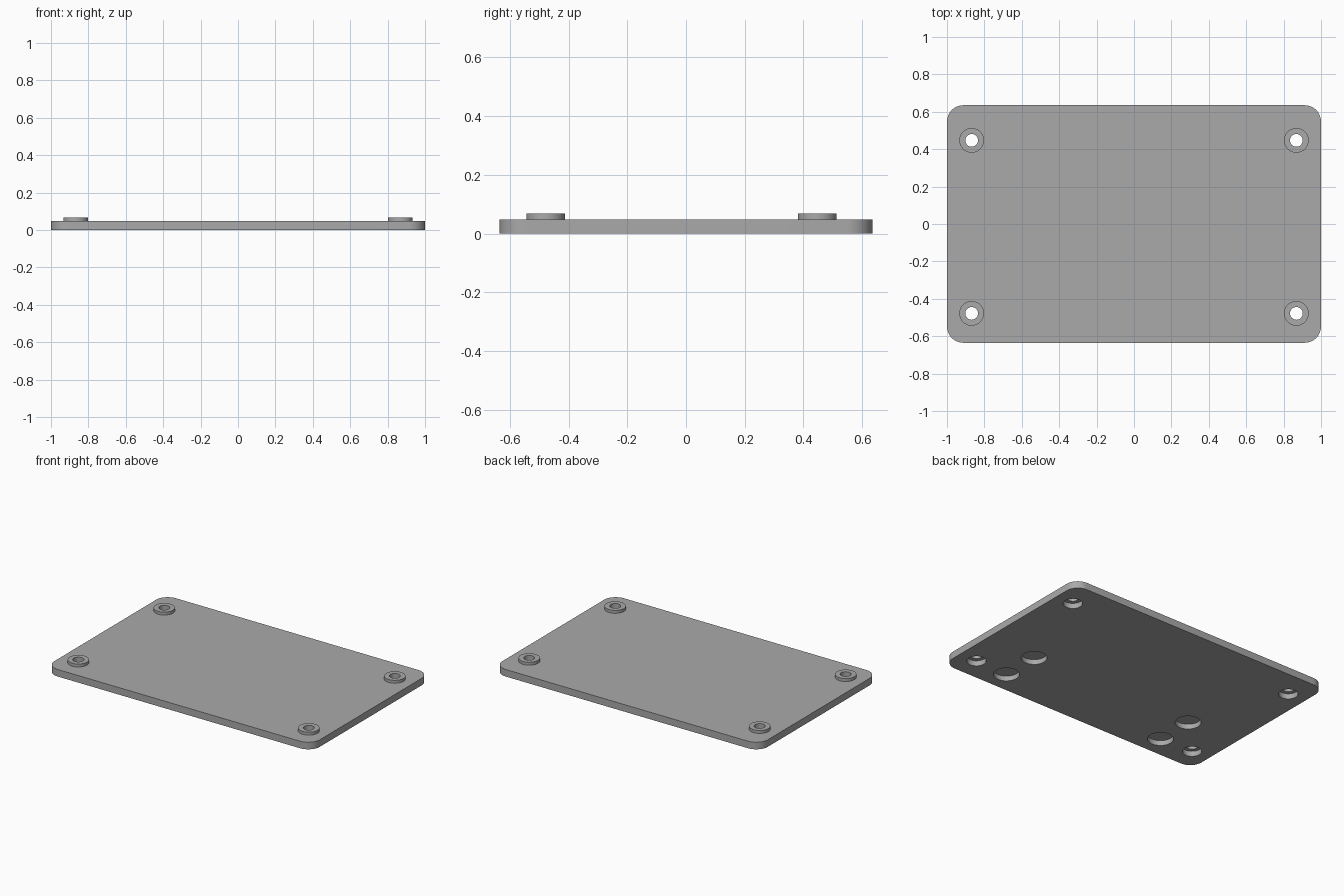
import bpy, bmesh, math

if "Cube" in bpy.data.objects:
    bpy.data.objects.remove(bpy.data.objects["Cube"])

PLATE_TOP, BOSS_TOP = 0.048, 0.068
HALF_X, HALF_Y, CORNER = 1.0, 0.635, 0.088
SCREWS = [(sx * 0.868, y) for sx in (-1, 1) for y in (-0.478, 0.447)]
POCKETS = [(sx * 0.62, y) for sx in (-1, 1) for y in (-0.485, -0.22)]

grey = bpy.data.materials.new("plain grey")
grey.diffuse_color = (0.4, 0.4, 0.4, 1)
grey.use_nodes = True
grey.node_tree.nodes["Principled BSDF"].inputs["Base Color"].default_value = grey.diffuse_color


def prism(name, outline, z0, z1):
    """Extrude a closed outline between two heights."""
    bm = bmesh.new()
    face = bm.faces.new([bm.verts.new((x, y, z0)) for x, y in outline])
    top = bmesh.ops.extrude_face_region(bm, geom=[face])["geom"]
    bmesh.ops.translate(bm, vec=(0, 0, z1 - z0),
                        verts=[v for v in top if isinstance(v, bmesh.types.BMVert)])
    bmesh.ops.recalc_face_normals(bm, faces=bm.faces)
    mesh = bpy.data.meshes.new(name)
    bm.to_mesh(mesh)
    bm.free()
    mesh.materials.append(grey)
    obj = bpy.data.objects.new(name, mesh)
    bpy.context.collection.objects.link(obj)
    return obj


def circle(cx, cy, r, n=48):
    return [(cx + r * math.cos(2 * math.pi * i / n),
             cy + r * math.sin(2 * math.pi * i / n)) for i in range(n)]


def rounded_rectangle(hx, hy, r, steps=12):
    points = []
    for k, (sx, sy) in enumerate([(1, 1), (-1, 1), (-1, -1), (1, -1)]):
        for i in range(steps + 1):
            a = math.pi / 2 * (k + i / steps)
            points.append((sx * (hx - r) + r * math.cos(a),
                           sy * (hy - r) + r * math.sin(a)))
    return points


def boolean(target, tool, operation):
    mod = target.modifiers.new(tool.name, "BOOLEAN")
    mod.operation, mod.solver, mod.object = operation, "EXACT", tool
    tool.hide_render = True
    bpy.context.view_layer.objects.active = target
    bpy.ops.object.modifier_apply(modifier=mod.name)
    bpy.data.objects.remove(tool)


# Base plate with rounded corners
plate = prism("cover_plate", rounded_rectangle(HALF_X, HALF_Y, CORNER), 0, PLATE_TOP)

# Raised screw bosses, through holes and screw head recesses underneath
for x, y in SCREWS:
    boolean(plate, prism("boss", circle(x, y, 0.066), 0.04, BOSS_TOP), "UNION")
    boolean(plate, prism("screw_hole", circle(x, y, 0.034), -0.1, 0.2), "DIFFERENCE")
    boolean(plate, prism("head_recess", circle(x, y, 0.06), -0.1, 0.036), "DIFFERENCE")

# Blind round pockets underneath
for x, y in POCKETS:
    boolean(plate, prism("pocket", circle(x, y, 0.08), -0.1, 0.034), "DIFFERENCE")

bpy.ops.object.select_all(action="DESELECT")
plate.select_set(True)
bpy.context.view_layer.objects.active = plate
bpy.ops.object.shade_smooth_by_angle(angle=math.radians(30))
